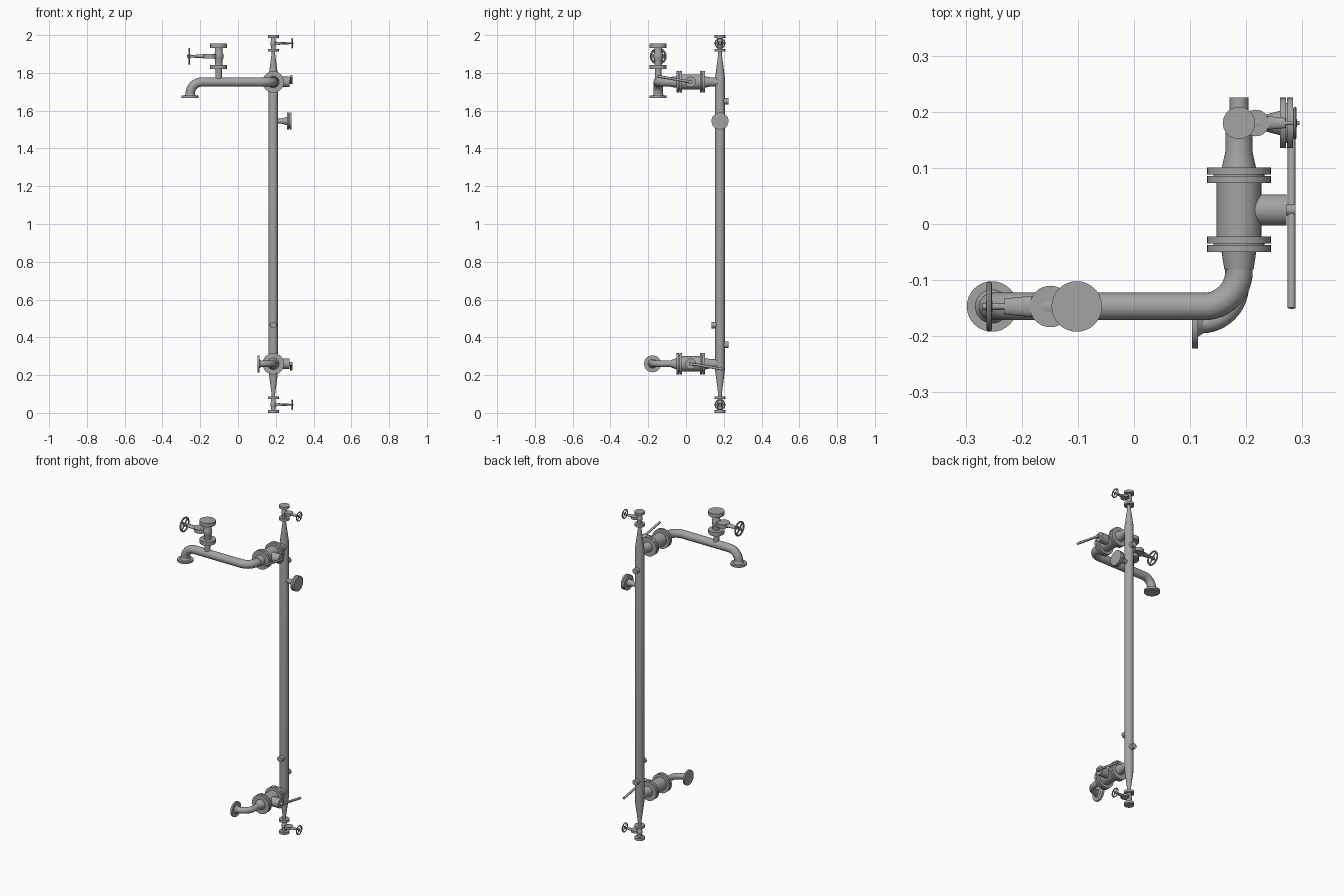
import bpy, bmesh, math
from mathutils import Vector, Matrix

cube = bpy.data.objects.get("Cube")
if cube:
    bpy.data.objects.remove(cube, do_unlink=True)

steel = bpy.data.materials.new("steel_grey")
steel.use_nodes = True
GREY = (0.37, 0.37, 0.37, 1)
steel.diffuse_color = GREY
steel.node_tree.nodes["Principled BSDF"].inputs["Base Color"].default_value = GREY
parts = []
X, Y, Z = Vector((1, 0, 0)), Vector((0, 1, 0)), Vector((0, 0, 1))


def add(name, mesh):
    mesh.materials.clear()
    mesh.materials.append(steel)
    ob = bpy.data.objects.new(name, mesh)
    bpy.context.collection.objects.link(ob)
    parts.append(ob)
    return ob


def lathe(name, origin, axis, profile, closed=False, flat=1.0, sides=32):
    """Turn (distance, radius) pairs about an axis; flat squashes across it."""
    pts = list(profile)
    if closed:
        pts.append(pts[0])
    else:
        pts = [(pts[0][0], 0)] + pts + [(pts[-1][0], 0)]
    bm = bmesh.new()
    vs = [bm.verts.new((r, 0, d)) for d, r in pts]
    es = [bm.edges.new(p) for p in zip(vs, vs[1:])]
    bmesh.ops.spin(bm, geom=vs + es, cent=(0, 0, 0), axis=(0, 0, 1),
                   angle=math.tau, steps=sides)
    bmesh.ops.remove_doubles(bm, verts=bm.verts[:], dist=1e-5)
    bmesh.ops.recalc_face_normals(bm, faces=bm.faces[:])
    bm.transform(Matrix.Translation(origin) @ axis.to_track_quat('Z', 'Y').to_matrix().to_4x4())
    if flat != 1:
        bm.transform(Matrix.Translation(origin) @ Matrix.Diagonal((1, 1, flat, 1))
                     @ Matrix.Translation(-Vector(origin)))
    mesh = bpy.data.meshes.new(name)
    bm.to_mesh(mesh)
    bm.free()
    return add(name, mesh)


def rod(name, a, b, r, sides=24):
    a, b = Vector(a), Vector(b)
    return lathe(name, a, (b - a).normalized(), [(0, r), ((b - a).length, r)], sides=sides)


def bent_pipe(name, corners, bend, r):
    """Pipe through the corner points with rounded elbows."""
    c = [Vector(p) for p in corners]
    path = [c[0]]
    for p, q, s in zip(c, c[1:], c[2:]):
        u, v = (p - q).normalized(), (s - q).normalized()
        centre = q + (u + v) * bend
        for i in range(13):
            t = math.radians(7.5 * i)
            path.append(centre - v * bend * math.cos(t) - u * bend * math.sin(t))
    path.append(c[-1])
    cu = bpy.data.curves.new(name, 'CURVE')
    cu.dimensions = '3D'
    cu.bevel_depth, cu.bevel_resolution, cu.use_fill_caps = r, 6, True
    sp = cu.splines.new('POLY')
    sp.points.add(len(path) - 1)
    for pt, co in zip(sp.points, path):
        pt.co = (*co, 1)
    tmp = bpy.data.objects.new(name + "_path", cu)
    bpy.context.collection.objects.link(tmp)
    mesh = bpy.data.meshes.new_from_object(tmp.evaluated_get(bpy.context.evaluated_depsgraph_get()))
    bpy.data.objects.remove(tmp)
    return add(name, mesh)


def flange_pair(name, origin, axis, r, t):
    """Two discs with a thin gasket groove between them."""
    lathe(name, origin, axis, [(0, r), (t, r), (t, r * .8), (t * 1.2, r * .8),
                               (t * 1.2, r), (t * 2.2, r)])


def gate_valve(name, centre, side, s):
    """Upright flanged valve with a handwheel out to one side."""
    c = Vector(centre)
    lathe(name + "_body", c, Z,
          [(d * s, r * s) for d, r in
           [(-.068, .045), (-.045, .045), (-.045, .020), (-.02, .020), (-.01, .025),
            (.01, .025), (.02, .020), (.045, .020), (.045, .045), (.068, .045)]])
    lathe(name + "_bonnet_plate", c + side * .047 * s, Z,
          [(-.011 * s, .037 * s), (.011 * s, .037 * s)])
    lathe(name + "_yoke", c, side, [(.04 * s, .023 * s), (.13 * s, .014 * s)], flat=.55)
    rod(name + "_stem", c, c + side * .168 * s, .006 * s, 12)
    hub = c + side * .156 * s
    # handwheel rim and spokes
    rim = [(math.sin(a) * .005 * s, (.040 + math.cos(a) * .005) * s)
           for a in [i * math.tau / 8 for i in range(8)]]
    lathe(name + "_wheel_rim", hub, side, rim, closed=True)
    lathe(name + "_wheel_hub", hub, side, [(-.006 * s, .011 * s), (.006 * s, .011 * s)])
    for i in range(2):
        a = math.radians(45 + 90 * i)
        d = (Y * math.cos(a) + Z * math.sin(a)) * .04 * s
        rod(name + "_wheel_spoke", hub - d, hub + d, .004 * s, 8)


CX, CY = .187, .18       # standpipe centre
HIGH, LOW = 1.752, .26   # branch heights

# standpipe with conical reducers
lathe("standpipe", (CX, CY, 0), Z,
      [(.085, .010), (.105, .010), (.225, .026), (1.775, .026), (1.895, .010), (1.92, .010)])
gate_valve("vent_valve", (CX, CY, 1.9565), X, .64)
gate_valve("drain_valve", (CX, CY, .0435), X, .64)

# small bosses on the standpipe
for z, sign in ((1.65, 1), (.36, 1), (.465, -1)):
    rod("boss", (CX, CY, z), (CX, CY + sign * .045, z), .017)

# side nozzle with blind flange
lathe("side_nozzle", (CX, CY, 1.545), X,
      [(0, .013), (.04, .013), (.074, .022)])
flange_pair("blind_flange", (CX + .073, CY, 1.545), X, .045, .0105)

# ball valve branches toward the front
for label, z, pipe_r, way in (("upper", HIGH, .026, -1), ("lower", LOW, .018, 1)):
    lathe(label + "_branch_neck", (CX, CY, z), -Y,
          [(0, .024), (.05, .024), (.082, .031)])
    flange_pair(label + "_inner_flange", (CX, .101, z), -Y, .057, .0127)
    rod(label + "_valve_body", (CX, .08, z), (CX, -.03, z), .040, 32)
    flange_pair(label + "_outer_flange", (CX, -.022, z), -Y, .057, .0127)
    lathe(label + "_outer_neck", (CX, -.049, z), -Y, [(0, .031), (.032, pipe_r)])
    # stem housing and lever
    rod(label + "_stem_housing", (CX, .025, z), (.272, .025, z), .028)
    rod(label + "_stem", (.26, .025, z), (.288, .025, z), .010, 16)
    rod(label + "_lever", (.281, .025, z), (.281, .025 + way * .175, z - way * .03), .007, 12)

# upper outlet pipe, turning left and then down
PY, PX = -.147, -.253
bent_pipe("upper_outlet_pipe",
          [(CX, -.07, HIGH), (CX, PY, HIGH), (PX, PY, HIGH), (PX, PY, 1.675)], .062, .0245)
lathe("upper_outlet_flange", (PX, PY, 1.668), Z, [(0, .045), (.012, .045), (.012, .03), (.022, .024)])

# lower outlet pipe with end flange
bent_pipe("lower_outlet_pipe",
          [(CX, -.07, LOW), (CX, -.177, LOW), (.108, -.177, LOW)], .068, .018)
lathe("lower_outlet_flange", (.103, -.177, LOW), X, [(0, .045), (.011, .045), (.011, .024), (.02, .018)])

# relief valve standing on the upper pipe
rod("relief_stub", (-.102, PY, HIGH), (-.102, PY, 1.83), .017)
gate_valve("relief_valve", (-.102, PY, 1.888), -X, 1)

# smooth round surfaces, crisp edges
bpy.ops.object.select_all(action='DESELECT')
for ob in parts:
    ob.select_set(True)
bpy.context.view_layer.objects.active = parts[0]
bpy.ops.object.shade_smooth_by_angle(angle=math.radians(32))
